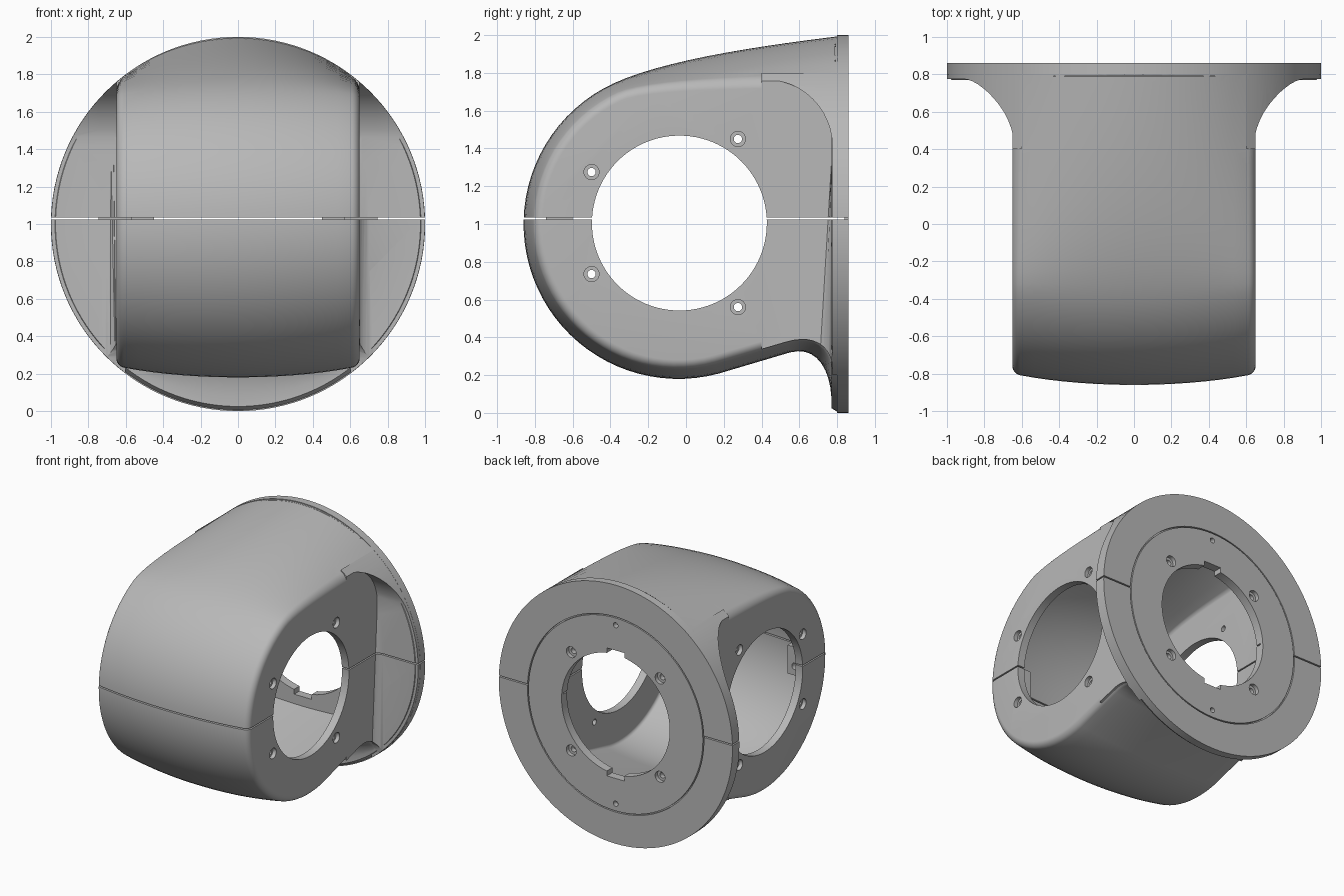
import bpy, bmesh
from math import sin, cos, pi, radians, sqrt
from mathutils import Matrix, Vector
from mathutils.geometry import interpolate_bezier

cube = bpy.data.objects.get("Cube")
if cube:
    bpy.data.objects.remove(cube, do_unlink=True)

grey = bpy.data.materials.new("light_grey")
grey.use_nodes = True
grey.diffuse_color = (0.48, 0.48, 0.48, 1)
grey.node_tree.nodes["Principled BSDF"].inputs["Base Color"].default_value = grey.diffuse_color

HOLE_Y, HOLE_Z = -0.035, 1.005


def make(name, bm):
    bmesh.ops.recalc_face_normals(bm, faces=bm.faces)
    mesh = bpy.data.meshes.new(name)
    bm.to_mesh(mesh)
    bm.free()
    ob = bpy.data.objects.new(name, mesh)
    bpy.context.collection.objects.link(ob)
    return ob


def box(name, lo, hi):
    bm = bmesh.new()
    lo, hi = Vector(lo), Vector(hi)
    size = Matrix.Diagonal(hi - lo).to_4x4()
    bmesh.ops.create_cube(bm, size=1, matrix=Matrix.Translation((lo + hi) / 2) @ size)
    return make(name, bm)


def cylinder(name, axis, radius, start, end, a, b, segments=32, radius_start=None):
    """Cylinder along x at (y, z) = (a, b), or along y at (x, z) = (a, b)."""
    mid = (start + end) / 2
    if axis == "x":
        place = Matrix.Translation((mid, a, b)) @ Matrix.Rotation(pi / 2, 4, "Y")
    else:
        place = Matrix.Translation((a, mid, b)) @ Matrix.Rotation(-pi / 2, 4, "X")
    bm = bmesh.new()
    bmesh.ops.create_cone(bm, cap_ends=True, segments=segments, depth=end - start,
                          radius1=radius_start or radius, radius2=radius, matrix=place)
    return make(name, bm)


def prism(name, outline, x0, x1, fillet=0):
    """Extrude a (y, z) outline along x, optionally rounding the x0 rim."""
    bm = bmesh.new()
    near = bm.faces.new([bm.verts.new((x0, y, z)) for y, z in outline])
    far = [bm.verts.new((x1, y, z)) for y, z in outline]
    rim = list(near.verts)
    for i in range(len(rim)):
        j = (i + 1) % len(rim)
        bm.faces.new((rim[i], far[i], far[j], rim[j]))
    bm.faces.new(far)
    if fillet:
        bmesh.ops.bevel(bm, geom=list(near.edges), offset=fillet, segments=6,
                        profile=0.5, affect="EDGES")
    return make(name, bm)


def combine(target, tool, operation="DIFFERENCE", keep=False):
    mod = target.modifiers.new("combine", "BOOLEAN")
    mod.operation, mod.solver, mod.object = operation, "EXACT", tool
    bpy.context.view_layer.objects.active = target
    bpy.ops.object.modifier_apply(modifier=mod.name)
    if not keep:
        bpy.data.objects.remove(tool, do_unlink=True)


def bezier(points, count):
    return [tuple(p)[:2] for p in interpolate_bezier(*[Vector(p) for p in points], count)]


# Side outlines at the middle and at the cheeks of the housing
FILLET_MID = [(0.77, 0.08), (0.76, 0.25), (0.68, 0.355), (0.55, 0.32)]
FILLET_EDGE = [(0.775, 0.26), (0.75, 0.38), (0.65, 0.41), (0.53, 0.375)]


def outline(radius, fillet, back_z, top, hollow):
    if hollow:
        pts = [(0.85, back_z)]
    else:
        pts = [(0.85, fillet[0][1])] + bezier(fillet, 10)
    for i in range(41):
        a = radians(285 - 170 * i / 40)
        pts.append((-0.04 + radius * cos(a), 1 + radius * sin(a)))
    return pts + bezier([pts[-1]] + top, 14)[1:]


def inset(pts, d):
    out = []
    for i, (y, z) in enumerate(pts):
        p, q = pts[i - 1], pts[(i + 1) % len(pts)]
        t = Vector((q[0] - p[0], q[1] - p[1])).normalized()
        out.append((y + d * t.y, z - d * t.x))
    return out


def loft(name, half, wall, rounding):
    """Crowned drum that blends to a round back, lofted across x."""
    mid = outline(0.82, FILLET_MID, 0.41, [(-0.115, 1.87), (0.4, 1.945), (0.85, 1.999)], wall > 0)
    edge = outline(0.76, FILLET_EDGE, 0.46, [(-0.207, 1.761), (0.4, 1.76), (0.85, 1.76)], wall > 0)
    flat = half - rounding
    right = [(flat * i / 8, 0) for i in range(8)]
    right += [(flat + rounding * sin(a), rounding * (1 - cos(a)))
              for a in [pi / 2 * i / 6 for i in range(7)]]
    sections = [(-x, d) for x, d in reversed(right[1:])] + right
    bm = bmesh.new()
    rings = []
    for x, d in sections:
        s = (1 - sqrt(1 - x * x)) / 0.24
        pts = [(m[0] + (e[0] - m[0]) * s, m[1] + (e[1] - m[1]) * s) for m, e in zip(mid, edge)]
        rings.append([bm.verts.new((x, y, z)) for y, z in inset(pts, wall + d)])
    for r0, r1 in zip(rings, rings[1:]):
        for i in range(len(r0)):
            bm.faces.new((r0[i - 1], r0[i], r1[i], r1[i - 1]))
    bm.faces.new(rings[0])
    bm.faces.new(rings[-1])
    return make(name, bm)


# Drum body with the round mounting flange
body = loft("housing_shell", 0.65, 0, 0.04)
combine(body, cylinder("flange", "y", 1, 0.8, 0.86, 0, 1, 128), "UNION")
combine(body, cylinder("flange_lip", "y", 0.9995, 0.77, 0.81, 0, 1, 128, 0.975), "UNION")

# Side flares: a round block with a pocket scooped out on each side
flare = cylinder("flare", "y", 0.999, 0.4, 0.84, 0, 1, 128)
combine(flare, box("flare_core", (-0.6, 0.3, -0.5), (0.6, 0.9, 2.5)))
pocket = [(0.1, -0.2), (0.775, -0.2)]
pocket += [(0.42 + 0.355 * cos(a), 1.41 + 0.355 * sin(a))
           for a in [pi / 2 * i / 12 for i in range(13)]]
pocket += [(0.3, 1.85), (0.1, 1.85)]
for side in (-1, 1):
    combine(flare, prism("pocket", pocket, side * 0.65, side * 1.3, 0.09))
under = [(0.775, -0.2)] + bezier(FILLET_EDGE, 10) + [(0.157, 0.266), (0.1, -0.2)]
combine(flare, prism("underside", under, -1.2, 1.2))
combine(body, flare, "UNION")

# Hollow inside, side openings and the recess for the back plate
combine(body, loft("cavity", 0.59, 0.06, 0.02))
combine(body, cylinder("side_opening", "x", 0.463, -1.2, 1.2, HOLE_Y, HOLE_Z, 96))
combine(body, cylinder("recess", "y", 0.755, 0.842, 0.9, 0, 1, 128))
plate = cylinder("back_plate", "y", 0.746, 0.838, 0.86, 0, 1, 128)

# Central back opening with two key notches, screw holes and pin holes
back_cuts = [cylinder("back_opening", "y", 0.463, 0.7, 1, 0, 1, 96),
             box("key_notch", (-0.075, 0.7, 0.505), (0.075, 1, 1.495))]
for sx in (-1, 1):
    back_cuts.append(cylinder("pin_hole", "y", 0.02, 0.82, 0.9, 0, 1 + sx * 0.69))
    for sz in (-1, 1):
        x, z = sx * 0.38, 1 + sz * 0.38
        back_cuts.append(cylinder("screw_hole", "y", 0.022, 0.7, 1, x, z))
        back_cuts.append(cylinder("screw_seat", "y", 0.042, 0.83, 0.9, x, z))
for cut in back_cuts:
    combine(plate, cut, keep=True)
    combine(body, cut)

# Screw holes around the side openings
for sz in (-1, 1):
    for dy, dz in ((-0.465, 0.27), (0.31, 0.445)):
        y, z = HOLE_Y + dy, HOLE_Z + sz * dz
        combine(body, cylinder("screw_hole", "x", 0.022, -1.2, 1.2, y, z))
        for sx in (-1, 1):
            ends = sorted((sx * 0.62, sx * 0.75))
            combine(body, cylinder("screw_seat", "x", 0.04, *ends, y, z))

# Parting line between the upper and lower shells
combine(body, box("parting_gap", (-1.2, -1.2, 1.025), (1.2, 1.2, 1.035)))

# Inner joining tabs behind the front wall
parts = [body, plate]
for side, label in ((1, "left"), (-1, "right")):
    xs = sorted((side * 0.45, side * 0.57))
    tab = box(label + "_joining_tab", (xs[0], -0.74, 0.88), (xs[1], -0.6, 1.1))
    combine(tab, cylinder("tab_hole", "y", 0.025, -0.66, -0.5, side * 0.51, 0.95))
    parts.append(tab)

for ob in parts:
    ob.data.materials.clear()
    ob.data.materials.append(grey)
    for poly in ob.data.polygons:
        poly.material_index = 0
    bpy.ops.object.select_all(action="DESELECT")
    ob.select_set(True)
    bpy.context.view_layer.objects.active = ob
    bpy.ops.object.shade_smooth_by_angle(angle=radians(30))
